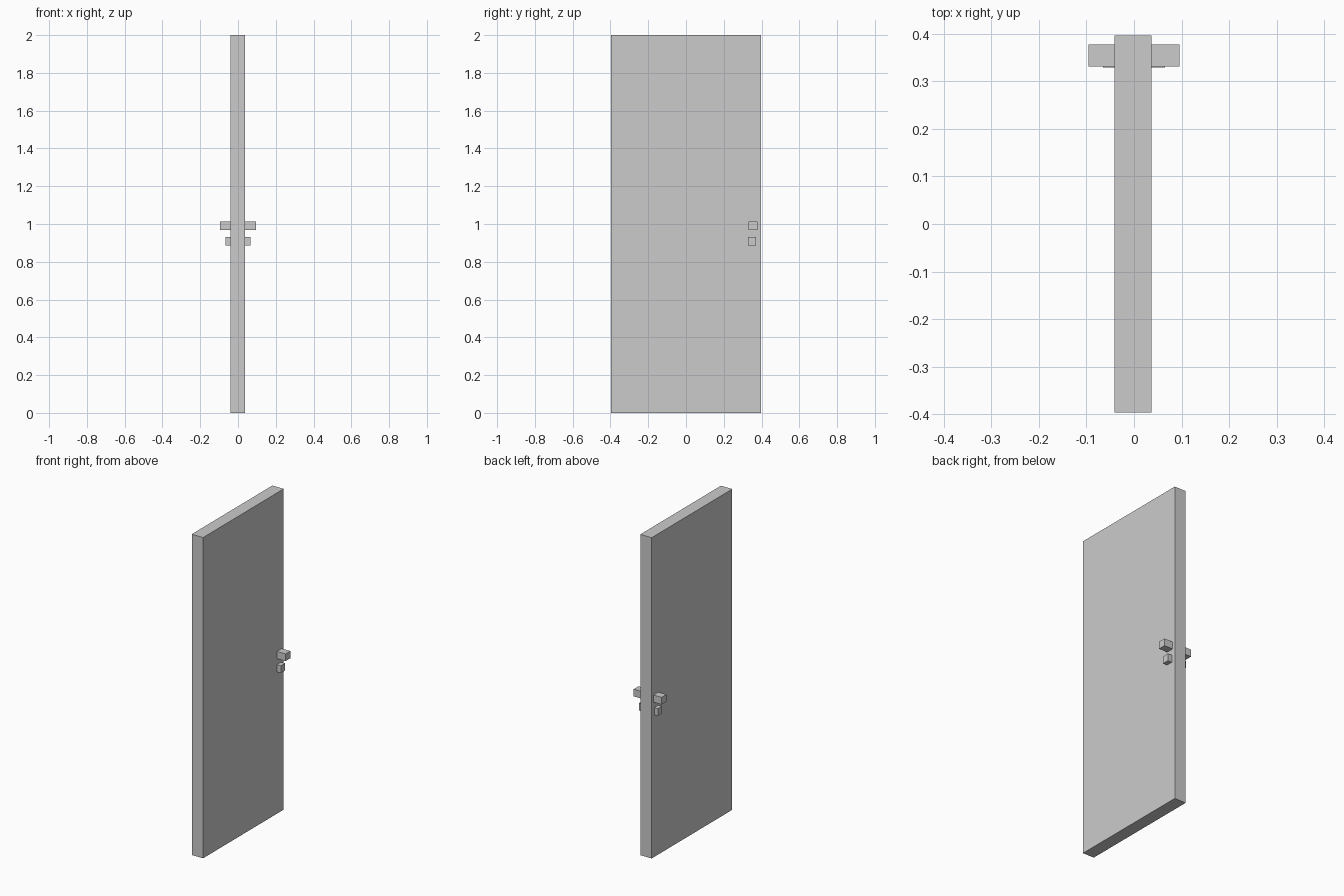
import bpy

default = bpy.data.objects.get("Cube")
if default:
    bpy.data.objects.remove(default, do_unlink=True)

# Single plain grey
grey = bpy.data.materials.new("plain_grey")
grey.use_nodes = True
colour = (0.6, 0.6, 0.6, 1)
grey.diffuse_color = colour
grey.node_tree.nodes["Principled BSDF"].inputs["Base Color"].default_value = colour


def box(name, x, y, z):
    """Add a box from its (min, max) range on each axis."""
    ranges = (x, y, z)
    bpy.ops.mesh.primitive_cube_add(size=1, location=[(a + b) / 2 for a, b in ranges])
    obj = bpy.context.object
    obj.name = name
    obj.scale = [b - a for a, b in ranges]
    bpy.ops.object.transform_apply(location=False, rotation=False, scale=True)
    obj.data.materials.append(grey)
    return obj


# Door slab
FACE_RIGHT, FACE_LEFT = -0.041, 0.037
box("door_panel", (FACE_RIGHT, FACE_LEFT), (-0.397, 0.397), (0, 2))

# Handle and lock block on each side of the slab
for side, face, sign in (("left", FACE_LEFT, 1), ("right", FACE_RIGHT, -1)):
    for part, reach, y, z in (
        ("handle", 0.096, (0.331, 0.378), (0.967, 1.012)),
        ("lock", 0.065, (0.329, 0.371), (0.885, 0.93)),
    ):
        box(f"{part}_{side}", sorted((face, sign * reach)), y, z)
